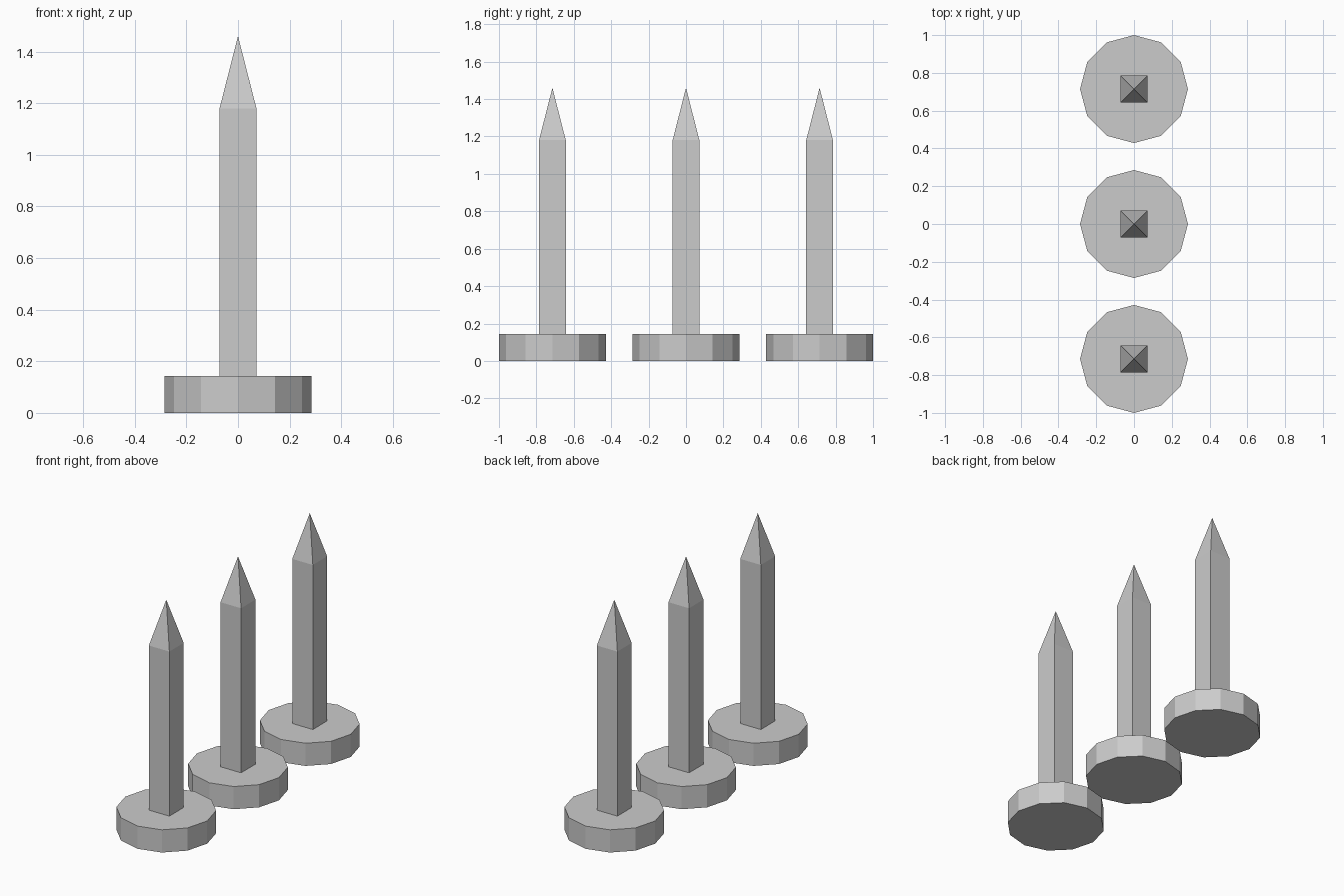
import bpy, bmesh
from mathutils import Matrix, Vector

if "Cube" in bpy.data.objects:
    bpy.data.objects.remove(bpy.data.objects["Cube"])

R, BASE_H = 0.2857, 0.143          # base disc radius and height
W, SHOULDER, TIP = 0.143, 1.18, 1.46  # spike width, shoulder and tip heights
SPACING = 0.7143


def finish(bm, name, y):
    mesh = bpy.data.meshes.new(name)
    bm.to_mesh(mesh)
    bm.free()
    obj = bpy.data.objects.new(name, mesh)
    obj.location.y = y
    bpy.context.collection.objects.link(obj)


def add_base(name, y):
    # twelve-sided disc standing on the floor
    bm = bmesh.new()
    bmesh.ops.create_cone(bm, cap_ends=True, segments=12, radius1=R, radius2=R,
                          depth=BASE_H, matrix=Matrix.Translation((0, 0, BASE_H / 2)))
    finish(bm, name, y)


def add_spike(name, y):
    # square shaft whose top face is poked up into a pyramid point
    bm = bmesh.new()
    h = SHOULDER - BASE_H
    bmesh.ops.create_cube(bm, size=1, matrix=Matrix.Translation((0, 0, BASE_H + h / 2))
                          @ Matrix.Diagonal((W, W, h, 1)))
    top = max(bm.faces, key=lambda f: f.calc_center_median().z)
    poked = bmesh.ops.poke(bm, faces=[top])
    poked["verts"][0].co = Vector((0, 0, TIP))
    finish(bm, name, y)


# row of three spikes
for label, y in (("front", -SPACING), ("middle", 0), ("back", SPACING)):
    add_base(label + "_base", y)
    add_spike(label + "_spike", y)
